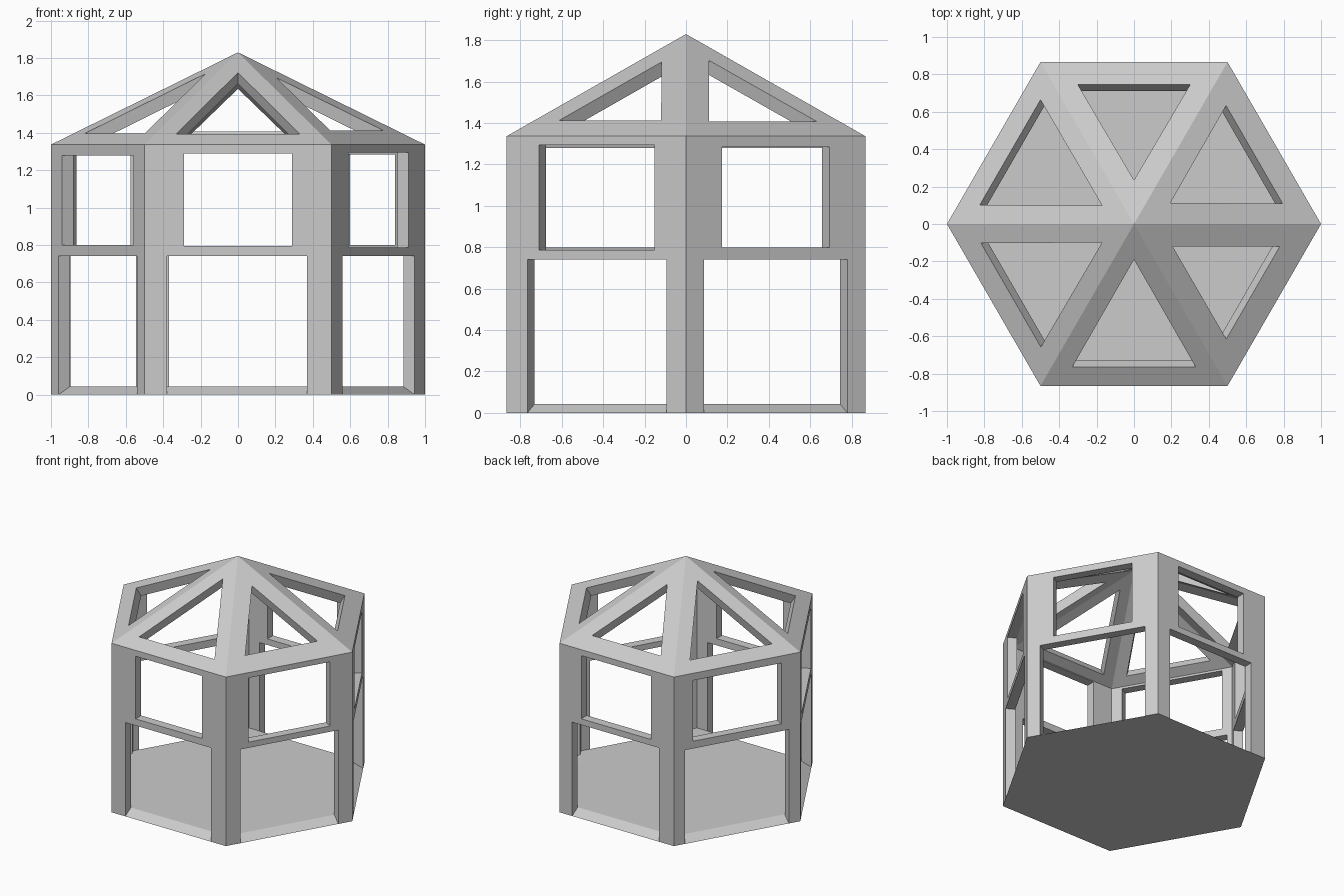
import bpy, bmesh
from math import sin, cos, radians, sqrt
from mathutils import Vector

if "Cube" in bpy.data.objects:
    bpy.data.objects.remove(bpy.data.objects["Cube"])

EAVE, APEX, APO = 1.337, 1.83, sqrt(3) / 2
T, FLOOR = 0.07, 0.043            # wall thickness, floor thickness
DROP = (APEX - EAVE) / APO        # roof slope
ROOF_DROP = T * sqrt(1 + DROP * DROP)

# per side: door u range, window u range and z range, roof hole (outer dist, half width, tip dist)
sides = [
    ((.12, .87), (.21, .79), (.795, 1.29), (.765, .33, .19)),     # front
    ((.115, .89), (.18, .825), (.787, 1.295), (.735, .286, .238)),  # front right
    ((.10, .90), (.20, .80), (.80, 1.285), (.743, .302, .224)),   # back right
    ((.11, .87), (.19, .80), (.79, 1.29), (.745, .30, .235)),     # back
    ((.09, .91), (.15, .85), (.80, 1.28), (.765, .325, .197)),    # back left
    ((.08, .92), (.12, .88), (.80, 1.28), (.76, .32, .197)),      # front left
]

bm = bmesh.new()


def face(pts):
    bm.faces.new([bm.verts.new(p) for p in pts])


def corner(i, r, z):
    a = radians(240 + 60 * i)
    return Vector((r * cos(a), r * sin(a), z))


def side_points(i, inner):
    """Base corners, eave corners, apex, door, window and roof-hole points of one side."""
    door, win, wz, (d_out, half, d_tip) = sides[i]
    a = radians(270 + 60 * i)
    n = Vector((cos(a), sin(a), 0))
    t = Vector((-n.y, n.x, 0))
    up = Vector((0, 0, 1))
    r = 1 - T / APO if inner else 1
    base = FLOOR if inner else 0
    eave = EAVE + T * DROP - ROOF_DROP if inner else EAVE
    apex = Vector((0, 0, APEX - ROOF_DROP if inner else APEX))
    wall = n * (APO - T if inner else APO)
    rn = (n * DROP + up).normalized() * (T if inner else 0)

    def w(u, z):
        return wall + t * (u - .5) + up * z

    def rf(d, s):
        return n * d + t * s + up * (APEX - DROP * d) - rn
    D = [w(door[0], base), w(door[1], base), w(door[1], .742), w(door[0], .742)]
    W = [w(win[0], wz[0]), w(win[1], wz[0]), w(win[1], wz[1]), w(win[0], wz[1])]
    R = [rf(d_out, -half), rf(d_out, half), rf(d_tip, 0)]
    B = [corner(i, r, base), corner(i + 1, r, base)]
    E = [corner(i, r, eave), corner(i + 1, r, eave)]
    return B, E, apex, D, W, R


for inner in (False, True):
    floor = []
    for i in range(6):
        B, E, A, D, W, R = side_points(i, inner)
        # wall: left post, right post, middle rail, top rail
        face([B[0], D[0], D[3], W[0], W[3], E[0]])
        face([D[1], B[1], E[1], W[2], W[1], D[2]])
        face([D[3], D[2], W[1], W[0]])
        face([W[3], W[2], E[1], E[0]])
        # roof panel around its triangular hole
        face([E[0], E[1], R[1], R[0]])
        face([E[1], A, R[2], R[1]])
        face([A, E[0], R[0], R[2]])
        floor += [B[0], D[0], D[1]]
    face(floor)

# reveals joining the outer and inner skins at every opening
for i in range(6):
    for o, q in zip(side_points(i, False)[3:], side_points(i, True)[3:]):
        for k in range(len(o)):
            m = (k + 1) % len(o)
            face([o[k], o[m], q[m], q[k]])

bmesh.ops.remove_doubles(bm, verts=bm.verts, dist=1e-4)
bmesh.ops.recalc_face_normals(bm, faces=bm.faces)
me = bpy.data.meshes.new("pavilion_frame")
bm.to_mesh(me)
bm.free()
ob = bpy.data.objects.new("pavilion_frame", me)
bpy.context.collection.objects.link(ob)
